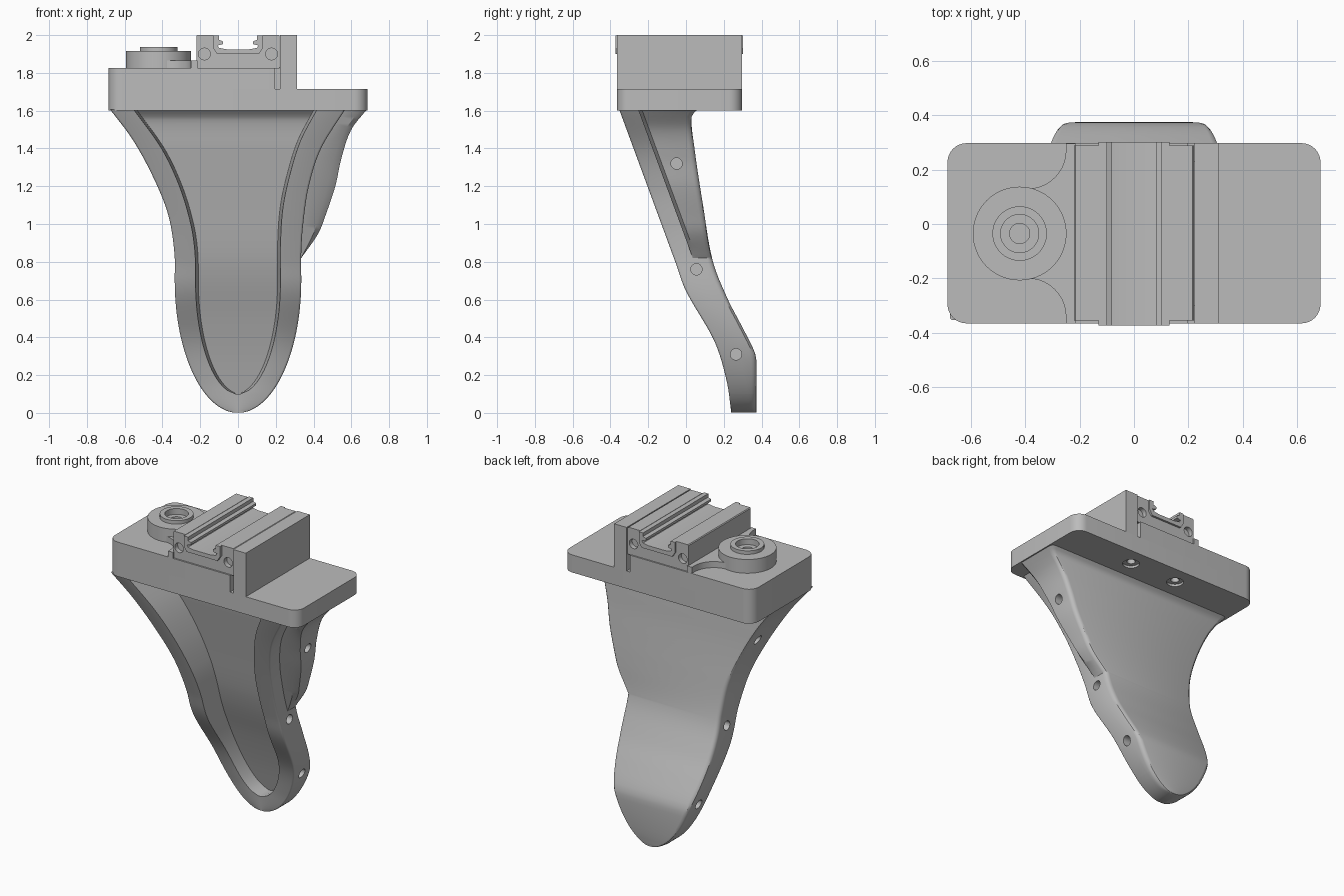
import bpy, bmesh, math
from mathutils import Vector, Matrix

cube = bpy.data.objects.get("Cube")
if cube:
    bpy.data.objects.remove(cube, do_unlink=True)

grey = bpy.data.materials.new("plain grey")
grey.use_nodes = True
grey.diffuse_color = (0.5, 0.5, 0.5, 1)
grey.node_tree.nodes["Principled BSDF"].inputs["Base Color"].default_value = (0.5, 0.5, 0.5, 1)


def shade(ob, angle=32):
    bpy.ops.object.select_all(action='DESELECT')
    ob.select_set(True)
    bpy.context.view_layer.objects.active = ob
    bpy.ops.object.shade_smooth_by_angle(angle=math.radians(angle))


def finish(bm, name):
    bmesh.ops.remove_doubles(bm, verts=bm.verts, dist=0.0003)
    bmesh.ops.recalc_face_normals(bm, faces=bm.faces)
    mesh = bpy.data.meshes.new(name)
    bm.to_mesh(mesh)
    bm.free()
    mesh.materials.append(grey)
    ob = bpy.data.objects.new(name, mesh)
    bpy.context.collection.objects.link(ob)
    shade(ob)
    return ob


def prism(name, outline, lo, hi, axis='Z'):
    """Extrude an outline along Z (outline is x, y) or along Y (outline is x, z)."""
    bm = bmesh.new()
    place = (lambda p, h: (p[0], p[1], h)) if axis == 'Z' else (lambda p, h: (p[0], h, p[1]))
    a = [bm.verts.new(place(p, lo)) for p in outline]
    b = [bm.verts.new(place(p, hi)) for p in outline]
    bm.faces.new(a)
    bm.faces.new(b)
    for i in range(len(a)):
        j = (i + 1) % len(a)
        bm.faces.new((a[i], a[j], b[j], b[i]))
    return finish(bm, name)


def rounded_rect(x0, x1, y0, y1, r_left, r_right):
    pts = []
    corners = [(x1, y1, r_right, 0), (x0, y1, r_left, 90), (x0, y0, r_left, 180), (x1, y0, r_right, 270)]
    for x, y, r, start in corners:
        cx = x - r if x == x1 else x + r
        cy = y - r if y == y1 else y + r
        steps = 8 if r else 0
        for k in range(steps + 1):
            a = math.radians(start + 90 * k / 8)
            pts.append((cx + r * math.cos(a), cy + r * math.sin(a)))
    return pts


def cylinder(name, centre, radius, depth, axis):
    bm = bmesh.new()
    turn = Vector((0, 0, 1)).rotation_difference(Vector(axis)).to_matrix().to_4x4()
    bmesh.ops.create_cone(bm, cap_ends=True, segments=32, radius1=radius, radius2=radius,
                          depth=depth, matrix=Matrix.Translation(centre) @ turn)
    return finish(bm, name)


def cut(ob, cutters):
    """Subtract the cutters from a part, bake the result and drop the cutters."""
    for c in cutters:
        c.hide_render = True
        mod = ob.modifiers.new("hole", 'BOOLEAN')
        mod.operation, mod.solver, mod.object = 'DIFFERENCE', 'EXACT', c
        bpy.context.view_layer.objects.active = ob
        bpy.ops.object.modifier_apply(modifier=mod.name)
        bpy.data.objects.remove(c, do_unlink=True)
    shade(ob)


def curve(keys):
    """Smooth interpolation through (z, value) keys."""
    def slope(i):
        a, b = keys[max(i - 1, 0)], keys[min(i + 1, len(keys) - 1)]
        return (b[1] - a[1]) / (b[0] - a[0])

    def value(z):
        z = min(max(z, keys[0][0]), keys[-1][0])
        i = next(k for k in range(len(keys) - 1) if z <= keys[k + 1][0])
        (z0, v0), (z1, v1) = keys[i], keys[i + 1]
        h = z1 - z0
        t = (z - z0) / h
        return ((2 * t**3 - 3 * t**2 + 1) * v0 + (t**3 - 2 * t**2 + t) * h * slope(i)
                + (3 * t**2 - 2 * t**3) * v1 + (t**3 - t**2) * h * slope(i + 1))
    return value


def oval(half, base, z):
    return half * math.sqrt(max(0, 1 - ((0.7 - z) / (0.7 - base)) ** 2))


# Curved shield: width, front, back and recess floor as functions of height
front = curve([(0, .24), (.17, .215), (.38, .15), (.645, 0), (.8, -.057), (1.2, -.204), (1.61, -.355)])
back = curve([(0, .373), (.26, .373), (.32, .364), (.46, .295), (.6, .222), (.8, .143),
              (1.1, .09), (1.4, .045), (1.57, .03), (1.605, .06)])
floor = curve([(.1, .33), (.3, .272), (.5, .205), (.7, .13), (.85, .085), (1.1, .03),
               (1.4, -.035), (1.56, -.07), (1.605, -.11)])
outer_l = curve([(.7, .335), (.85, .337), (1.05, .37), (1.25, .45), (1.45, .56), (1.61, .68)])
outer_r = curve([(.7, .335), (.85, .335), (1, .345), (1.2, .375), (1.4, .44), (1.61, .57)])
inner_l = curve([(.7, .225), (.85, .228), (1, .25), (1.2, .31), (1.4, .405), (1.61, .555)])
inner_r = curve([(.7, .225), (.9, .225), (1.1, .24), (1.3, .285), (1.45, .335), (1.61, .42)])
ear = curve([(.82, .335), (.95, .425), (1.05, .465), (1.2, .515), (1.35, .548), (1.5, .6), (1.61, .685)])


def widths(z):
    if z < 0.7:
        w, i = oval(.335, 0, z), oval(.225, .1, z) if z > .1 else 0
        return w, w, i, i, w
    right = outer_r(z)
    return outer_l(z), right, inner_l(z), inner_r(z), max(right, ear(z)) if z > .82 else right


def corner(x, y, r, start):
    """Round a section corner; x and y are the arc centre."""
    angles = [math.radians(start - 30 * k) for k in range(4)]
    return [(x + r * math.cos(a), y + r * math.sin(a)) for a in angles]


def section(z):
    wl, wr, il, ir, we = widths(z)
    f, b = front(z), back(z)
    r = min(.028, wl * .3)
    s = r * .4
    deep = floor(z) if z > .1 else f
    lip = min(.015, il * .3)
    ear_y = f + .1
    step = we - wr
    return (corner(we - r, b - r, r, 90)
            + [(we, ear_y + .02 * (step > 0)), (we - .3 * step, ear_y), (wr, ear_y)]
            + corner(wr - s, f + s, s, 0)
            + [(ir, f), (ir - lip, deep), (-il + lip, deep), (-il, f)]
            + corner(-wl + s, f + s, s, 270) + corner(-wl + r, b - r, r, 180))


levels = [.002 + .698 * (1 - math.cos(math.pi / 2 * k / 32)) for k in range(33)]
levels += [.7 + .905 * k / 50 for k in range(1, 51)]
levels = sorted(levels + [.1, .1005, .82])
bm = bmesh.new()
rings = [[bm.verts.new((x, y, z)) for x, y in section(z)] for z in levels]
for low, high in zip(rings, rings[1:]):
    for i in range(len(low)):
        j = (i + 1) % len(low)
        bm.faces.new((low[i], low[j], high[j], high[i]))
bm.faces.new(rings[0])
bm.faces.new(rings[-1])
shield = finish(bm, "curved_shield")

# Side holes in the shield
holes = []
for y, z in [(-.05, 1.32), (.055, .76), (.265, .31)]:
    for side in (-1, 1):
        w = widths(z)[4 if side > 0 else 0]
        holes.append(cylinder("side_hole_cutter", (side * (w + .1), y, z), .03, .3, (1, 0, 0)))
cut(shield, holes)

# Mounting plate with two counterbored holes underneath
plate = prism("mounting_plate", rounded_rect(-.685, .685, -.365, .297, .07, .07), 1.6, 1.715)
cut(plate, [cylinder("under_hole_cutter", (x, .175, 1.6), r, depth, (0, 0, 1))
            for x in (-.17, .17) for r, depth in ((.05, .03), (.025, .16))])

# Raised block, upright wall and the recessed strip filling the slot between them
prism("raised_block", rounded_rect(-.685, .197, -.365, .297, .07, 0), 1.71, 1.825)
prism("upright_wall", rounded_rect(.222, .312, -.365, .297, 0, 0), 1.71, 2)
prism("slot_filler", rounded_rect(.195, .224, -.3, .23, 0, 0), 1.71, 1.83)


def mirrored(half):
    return half + [(-x, z) for x, z in reversed(half)]


# Rail carriage with bolt holes, and the channel liner that sits in it
carriage = prism("rail_carriage", mirrored([(.22, 1.823), (.22, 1.995), (.215, 2), (.13, 2),
                                            (.13, 1.93), (.11, 1.9)]), -.355, .288, 'Y')
cut(carriage, [cylinder("bolt_hole_cutter", (x, y, 1.9), .031, .06, (0, 1, 0))
               for x in (-.178, .178) for y in (-.355, .288)])
prism("channel_liner", mirrored([(.11, 1.899), (.131, 1.931), (.131, 1.998), (.1, 1.998), (.1, 1.975),
                                 (.08, 1.967), (.08, 1.952), (.108, 1.945), (.1, 1.932), (.06, 1.925)]),
      -.373, .301, 'Y')

# Round boss with a stepped bore
bm = bmesh.new()
profile = [(0, 1.815), (.172, 1.815), (.172, 1.915), (.1, 1.915), (.1, 1.938), (.07, 1.938),
           (.07, 1.9), (.037, 1.9), (.037, 1.86), (0, 1.86)]
verts = [bm.verts.new((-.42 + r, -.035, z)) for r, z in profile]
edges = [bm.edges.new(pair) for pair in zip(verts, verts[1:])]
bmesh.ops.spin(bm, geom=verts + edges, cent=(-.42, -.035, 0), axis=(0, 0, 1),
               angle=math.tau, steps=64, use_merge=False)
finish(bm, "round_boss")

# Flared web joining the boss to the carriage
arc = [(-.39 + .14 * math.sin(a), .27 - .14 * math.cos(a))
       for a in [math.pi / 2 * k / 10 for k in range(11)]]
web = [(-.42, .13)] + arc + [(-.25, .296), (-.215, .296)]
prism("boss_web", web + [(x, -.07 - y) for x, y in reversed(web)], 1.82, 1.865)
